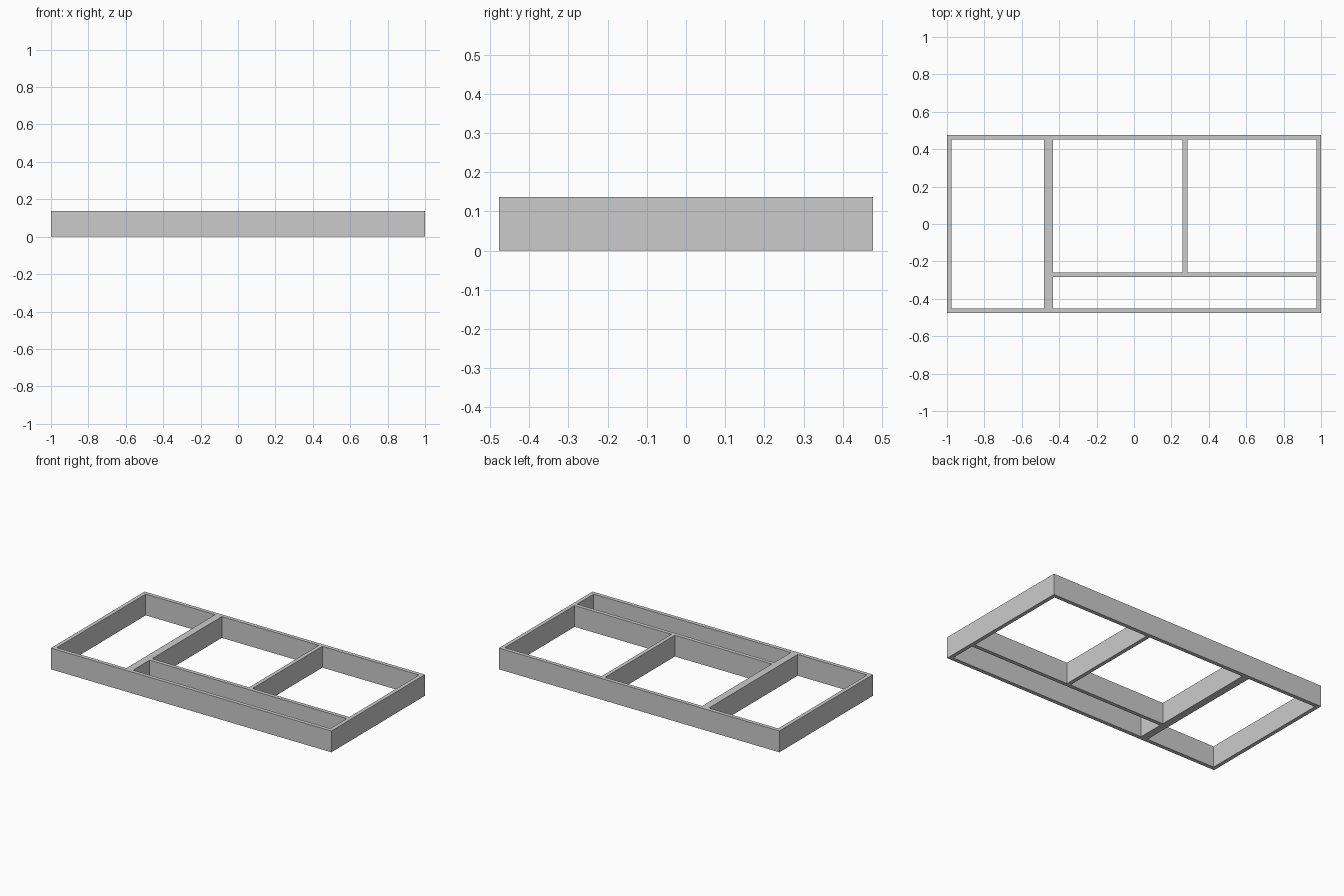
import bpy

cube = bpy.data.objects.get("Cube")
if cube:
    bpy.data.objects.remove(cube, do_unlink=True)

# Overall frame: half length, half depth, height, board thickness
HX, HY, H, T = 1.0, 0.477, 0.137, 0.025

grey = bpy.data.materials.new("plain grey")
grey.use_nodes = True
grey.diffuse_color = (0.6, 0.6, 0.6, 1)
grey.node_tree.nodes["Principled BSDF"].inputs["Base Color"].default_value = (0.6, 0.6, 0.6, 1)


def board(name, x0, x1, y0, y1):
    """Full-height board spanning the given plan rectangle."""
    bpy.ops.mesh.primitive_cube_add(size=1, location=((x0 + x1) / 2, (y0 + y1) / 2, H / 2))
    ob = bpy.context.object
    ob.name = name
    ob.scale = (x1 - x0, y1 - y0, H)
    bpy.ops.object.transform_apply(location=False, rotation=False, scale=True)
    ob.data.materials.append(grey)


IX, IY = HX - T, HY - T          # inner faces of the outer frame
BEAM_L, BEAM_R = -0.48, -0.432   # thick cross beam
RAIL_F, RAIL_B = -0.283, -0.258  # long inner rail
DIV_X = 0.26                     # thin divider

# Outer frame
board("front_board", -HX, HX, -HY, -IY)
board("back_board", -HX, HX, IY, HY)
board("right_end_board", -HX, -IX, -IY, IY)
board("left_end_board", IX, HX, -IY, IY)

# Inner partitions
board("thick_cross_beam", BEAM_L, BEAM_R, -IY, IY)
board("long_inner_rail", BEAM_R, IX, RAIL_F, RAIL_B)
board("thin_divider", DIV_X, DIV_X + T, RAIL_B, IY)
